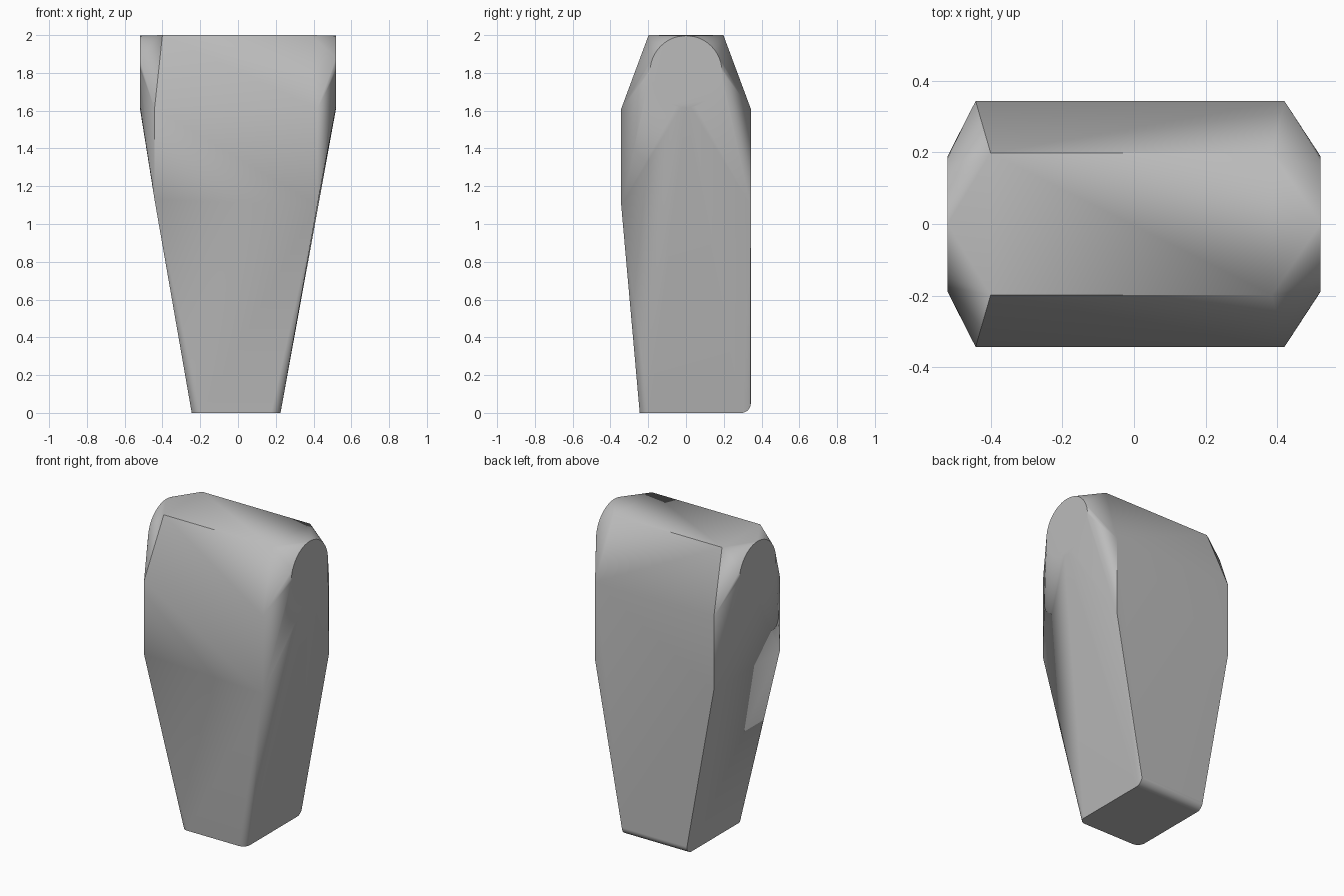
import bpy
import bmesh
from math import cos, sin, pi, radians

cube = bpy.data.objects.get("Cube")
if cube:
    bpy.data.objects.remove(cube, do_unlink=True)

# Plain grey
grey = bpy.data.materials.new("plain grey")
grey.use_nodes = True
colour = (0.5, 0.5, 0.5, 1)
grey.diffuse_color = colour
grey.node_tree.nodes["Principled BSDF"].inputs["Base Color"].default_value = colour

bm = bmesh.new()


def arc(cu, cv, r, start, end, steps):
    """Points on a circular arc, angles in degrees."""
    angles = [radians(start + (end - start) * i / steps) for i in range(steps + 1)]
    return [(cu + r * cos(a), cv + r * sin(a)) for a in angles]


# Round end discs of the top
for x in (-0.52, 0.52):
    for y, z in arc(0, 1.807, 0.19, 0, 360, 48):
        bm.verts.new((x, y, z))

# Flat top, and the wide belt of the body
for y in (-1, 1):
    for x in (-0.40, 0.385):
        bm.verts.new((x, 0.198 * y, 2.0))
    for x, low in ((-0.442, 1.13), (0.42, 1.1)):
        for z in (1.61, low):
            bm.verts.new((x, 0.343 * y, z))

# Foot: rounded front corners and a rounded back edge
left, right, r = 0.225, -0.245, 0.05
for cx, start in ((right + r, 180), (left - r, 270)):
    for x, y in arc(cx, -0.245 + r, r, start, start + 90, 8):
        bm.verts.new((x, y, 0))
for x in (right, left):
    for y, z in arc(0.343 - r, r, r, 270, 360, 8):
        bm.verts.new((x, y, z))

# Wrap the parts in one convex skin
bmesh.ops.remove_doubles(bm, verts=bm.verts, dist=0.0005)
hull = bmesh.ops.convex_hull(bm, input=bm.verts)
spare = {g for g in hull["geom_interior"] + hull["geom_unused"]
         if isinstance(g, bmesh.types.BMVert)}
bmesh.ops.delete(bm, geom=list(spare), context="VERTS")
bmesh.ops.dissolve_limit(bm, angle_limit=radians(0.3), verts=bm.verts, edges=bm.edges)
bmesh.ops.recalc_face_normals(bm, faces=bm.faces)

mesh = bpy.data.meshes.new("tapered_body")
bm.to_mesh(mesh)
bm.free()
mesh.materials.append(grey)
body = bpy.data.objects.new("tapered_body", mesh)
bpy.context.collection.objects.link(body)

# Smooth curves, crisp edges
bpy.ops.object.select_all(action="DESELECT")
body.select_set(True)
bpy.context.view_layer.objects.active = body
bpy.ops.object.shade_smooth_by_angle(angle=radians(30))
weighted = body.modifiers.new("weighted normals", "WEIGHTED_NORMAL")
weighted.keep_sharp = True
